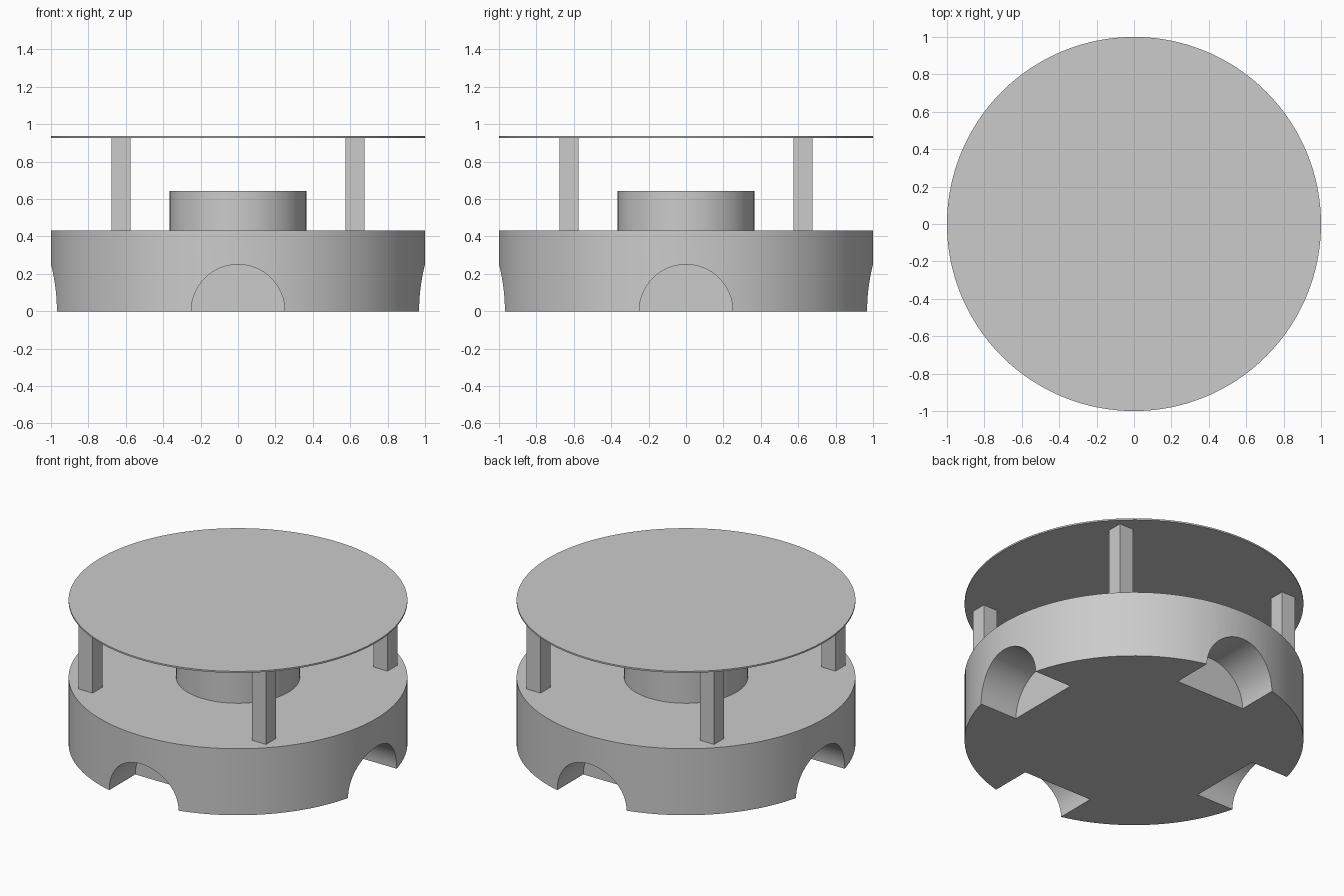
import bpy
from math import pi, radians, cos, sin

if "Cube" in bpy.data.objects:
    bpy.data.objects.remove(bpy.data.objects["Cube"], do_unlink=True)

# One plain grey for every part
GREY = (0.6, 0.6, 0.6, 1.0)
grey = bpy.data.materials.new("plain grey")
grey.use_nodes = True
grey.diffuse_color = GREY
grey.node_tree.nodes["Principled BSDF"].inputs["Base Color"].default_value = GREY

BASE_TOP, HUB_TOP, POST_TOP, LID_TOP = 0.433, 0.642, 0.927, 0.937


def finish(name):
    obj = bpy.context.object
    obj.name = name
    obj.data.materials.append(grey)
    return obj


def disc(name, radius, low, high, sides=128):
    bpy.ops.mesh.primitive_cylinder_add(
        vertices=sides, radius=radius, depth=high - low, location=(0, 0, (low + high) / 2))
    return finish(name)


def smooth(obj):
    bpy.ops.object.select_all(action="DESELECT")
    obj.select_set(True)
    bpy.context.view_layer.objects.active = obj
    bpy.ops.object.shade_smooth_by_angle(angle=radians(30))


# Round base with four arched notches cut in from the rim
base = disc("base", 1.0, 0, BASE_TOP)
notch_start, notch_end = 0.70, 1.2
for i in range(4):
    angle = i * pi / 2
    middle = (notch_start + notch_end) / 2
    bpy.ops.mesh.primitive_cylinder_add(
        vertices=64, radius=0.25, depth=notch_end - notch_start,
        location=(middle * cos(angle), middle * sin(angle), 0), rotation=(0, pi / 2, angle))
    cutter = finish("notch_cutter")
    cutter.hide_render = True
    cut = base.modifiers.new("notch", "BOOLEAN")
    cut.operation, cut.solver, cut.object = "DIFFERENCE", "EXACT", cutter
    bpy.context.view_layer.objects.active = base
    bpy.ops.object.modifier_apply(modifier=cut.name)
    bpy.data.objects.remove(cutter, do_unlink=True)
smooth(base)

# Central hub and thin lid
smooth(disc("hub", 0.365, BASE_TOP, HUB_TOP, 96))
smooth(disc("lid", 1.0, POST_TOP, LID_TOP))

# Four square posts holding up the lid
for side, x in (("left", 0.625), ("right", -0.625)):
    for end, y in (("front", -0.625), ("back", 0.625)):
        bpy.ops.mesh.primitive_cube_add(size=1, location=(x, y, (BASE_TOP + POST_TOP) / 2))
        post = finish(f"{end}_{side}_post")
        post.scale = (0.1, 0.1, POST_TOP - BASE_TOP)
